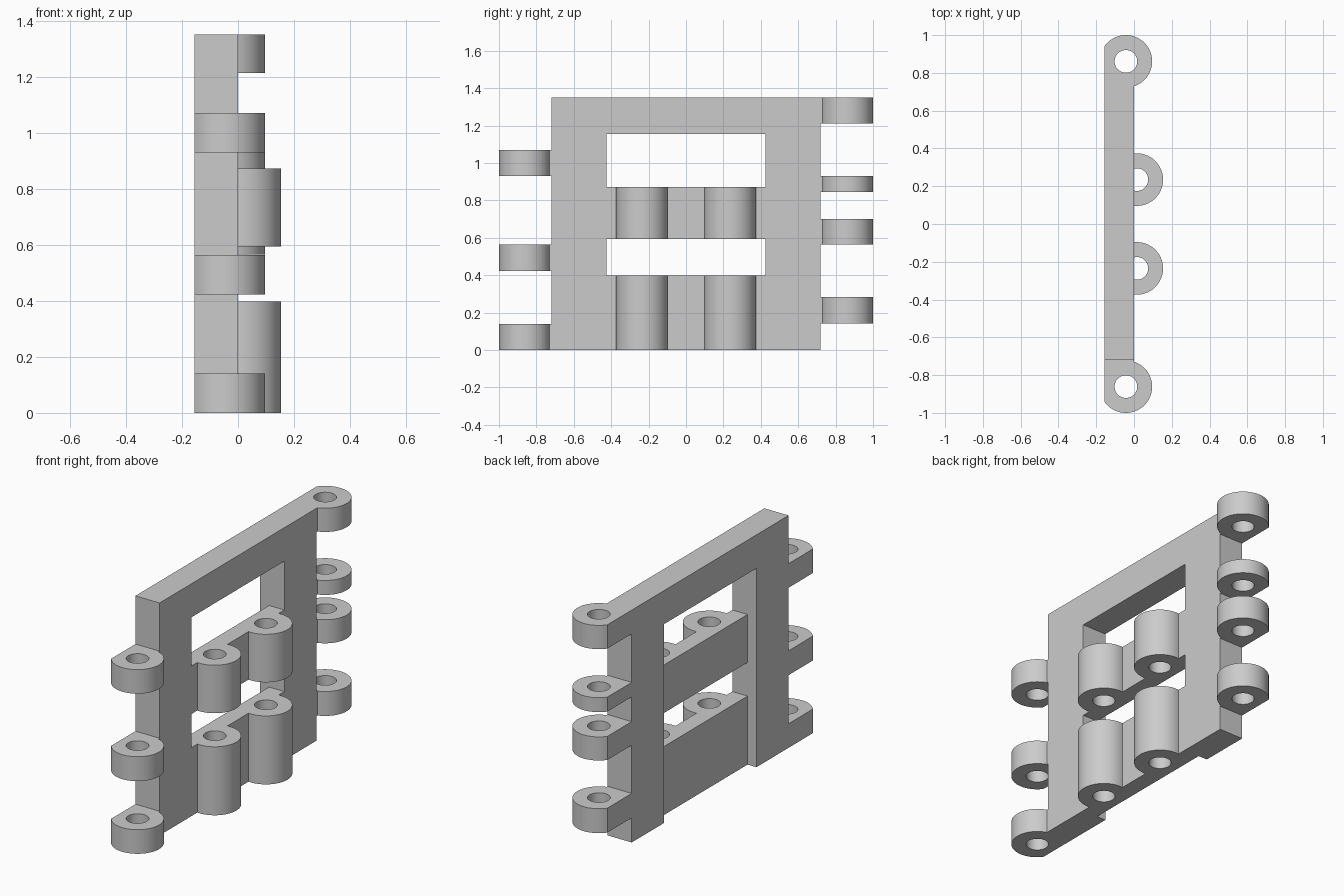
import bpy, bmesh
from math import acos, cos, sin, tau, radians
from mathutils import Matrix

cube = bpy.data.objects.get("Cube")
if cube:
    bpy.data.objects.remove(cube, do_unlink=True)

grey = bpy.data.materials.new("light grey")
grey.use_nodes = True
colour = (0.6, 0.6, 0.6, 1)
grey.diffuse_color = colour
grey.node_tree.nodes["Principled BSDF"].inputs["Base Color"].default_value = colour

BACK, FRONT = -0.155, 0.0        # frame thickness along x
SIDE, WINDOW = 0.72, 0.425       # half widths along y
HOLE, RADIUS = 0.06, 0.139


def arc(cx, cy, r, start, end, steps=48):
    angles = [start + (end - start) * i / steps for i in range(steps + 1)]
    return [(cx + r * cos(a), cy + r * sin(a)) for a in angles]


def hole(cx, cy):
    return arc(cx, cy, HOLE, 0, tau)[:-1]


def extrude(name, loops, low, high, turn=None):
    """Fill closed 2D loops (inner loops are holes) and extrude from low to high."""
    curve = bpy.data.curves.new(name + "_profile", "CURVE")
    curve.dimensions = "2D"
    curve.fill_mode = "BOTH"
    curve.extrude = (high - low) / 2
    for loop in loops:
        spline = curve.splines.new("POLY")
        spline.points.add(len(loop) - 1)
        for point, (u, v) in zip(spline.points, loop):
            point.co = (u, v, 0, 1)
        spline.use_cyclic_u = True
    helper = bpy.data.objects.new(name + "_profile", curve)
    bpy.context.collection.objects.link(helper)
    bpy.context.view_layer.update()
    evaluated = helper.evaluated_get(bpy.context.evaluated_depsgraph_get())
    mesh = bpy.data.meshes.new_from_object(evaluated)
    bpy.data.objects.remove(helper, do_unlink=True)

    bm = bmesh.new()
    bm.from_mesh(mesh)
    bmesh.ops.translate(bm, verts=bm.verts, vec=(0, 0, (low + high) / 2))
    if turn:
        bmesh.ops.transform(bm, verts=bm.verts, matrix=turn)
    bmesh.ops.remove_doubles(bm, verts=bm.verts, dist=0.0001)
    bmesh.ops.recalc_face_normals(bm, faces=bm.faces)
    bm.to_mesh(mesh)
    bm.free()
    mesh.materials.clear()
    mesh.materials.append(grey)

    part = bpy.data.objects.new(name, mesh)
    bpy.context.collection.objects.link(part)
    bpy.ops.object.select_all(action="DESELECT")
    part.select_set(True)
    bpy.context.view_layer.objects.active = part
    bpy.ops.object.shade_smooth_by_angle(angle=radians(30))
    return part


# Frame: two stiles and a top rail, drawn in y-z and extruded along x
TOP, RAIL = 1.35, 1.155
half = [(SIDE, TOP), (SIDE, 0), (WINDOW, 0), (WINDOW, RAIL)]
outline = half + [(-y, z) for y, z in reversed(half)]
to_side = Matrix(((0, 0, 1, 0), (1, 0, 0, 0), (0, 1, 0, 0), (0, 0, 0, 1)))
extrude("frame", [outline], BACK, FRONT, to_side)

# Crossbars: thinner bars, each with two pierced knuckles on the front face
BAR_BACK, KNUCKLE_X, KNUCKLE_Y = -0.098, 0.015, 0.235
reach = acos((FRONT - KNUCKLE_X) / RADIUS)
outline = [(FRONT, -WINDOW), (BAR_BACK, -WINDOW), (BAR_BACK, WINDOW), (FRONT, WINDOW)]
for y in (KNUCKLE_Y, -KNUCKLE_Y):
    outline += arc(KNUCKLE_X, y, RADIUS, reach, -reach)
holes = [hole(KNUCKLE_X, y) for y in (KNUCKLE_Y, -KNUCKLE_Y)]
for name, low, high in (("lower_crossbar", 0, 0.398), ("upper_crossbar", 0.593, 0.872)):
    extrude(name, [outline] + holes, low, high)

# Hinge lugs: rounded eyes cut flat at the back, on both edges of the frame
LUG_X, LUG_Y = -0.043, 0.861
start = -acos((FRONT - LUG_X) / RADIUS)
end = acos((BACK - LUG_X) / RADIUS)
lug = [(BACK, SIDE), (FRONT, SIDE)] + arc(LUG_X, LUG_Y, RADIUS, start, end)
front_lugs = [(0, 0.14), (0.422, 0.564), (0.93, 1.07)]
rear_lugs = [(0.143, 0.285), (0.565, 0.702), (0.846, 0.93), (1.212, TOP)]
for side, sign, spans in (("front", -1, front_lugs), ("rear", 1, rear_lugs)):
    loops = [[(x, sign * y) for x, y in lug], hole(LUG_X, sign * LUG_Y)]
    for i, (low, high) in enumerate(spans, 1):
        extrude(f"{side}_hinge_lug_{i}", loops, low, high)
